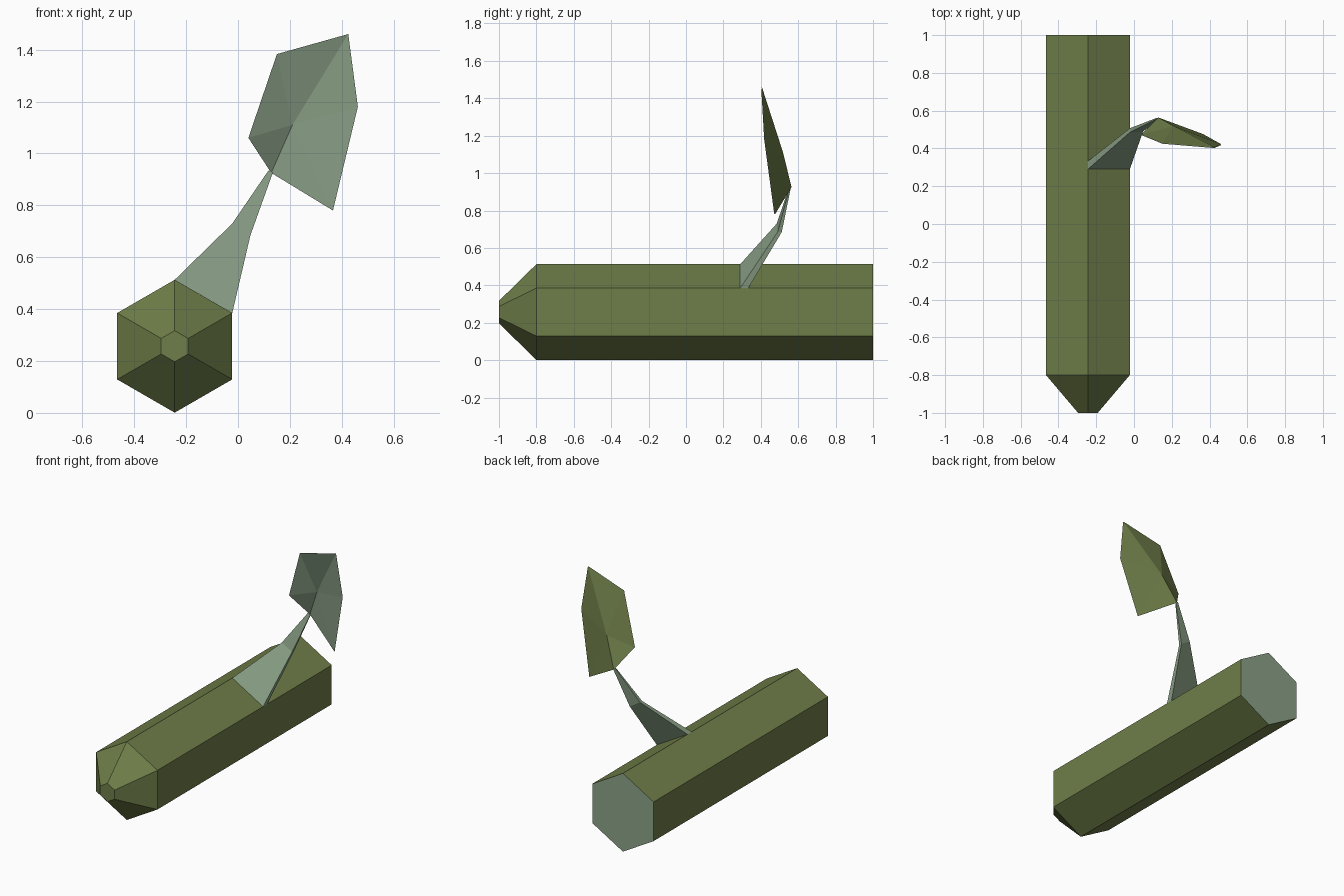
import bpy, bmesh, math
from mathutils import Vector

if "Cube" in bpy.data.objects:
    bpy.data.objects.remove(bpy.data.objects["Cube"])


def material(name, rgb):
    m = bpy.data.materials.new(name)
    m.diffuse_color = (*rgb, 1)
    m.use_nodes = True
    m.node_tree.nodes["Principled BSDF"].inputs["Base Color"].default_value = m.diffuse_color
    return m


BARK = material("moss green", (0.156, 0.205, 0.065))
PALE = material("pale sage", (0.262, 0.361, 0.246))


def finish(bm, name):
    mesh = bpy.data.meshes.new(name)
    bm.to_mesh(mesh)
    bm.free()
    mesh.materials.append(BARK)
    mesh.materials.append(PALE)
    obj = bpy.data.objects.new(name, mesh)
    bpy.context.collection.objects.link(obj)
    return obj


def loft(name, rings):
    """Skin a list of equal-length rings and cap both ends."""
    bm = bmesh.new()
    vs = [[bm.verts.new(p) for p in ring] for ring in rings]
    n = len(vs[0])
    for a, b in zip(vs, vs[1:]):
        for i in range(n):
            j = (i + 1) % n
            bm.faces.new((a[i], a[j], b[j], b[i]))
    bm.faces.new(vs[0][::-1])
    bm.faces.new(vs[-1])
    bmesh.ops.recalc_face_normals(bm, faces=bm.faces)
    return bm


# Stalk: hexagonal bar with a tapered front and a pale cut end at the back
def hexagon(y, r):
    return [(-0.244 + r * math.sin(i * math.pi / 3), y,
             0.257 + r * math.cos(i * math.pi / 3)) for i in range(6)]


bm = loft("stalk", [hexagon(-1, 0.06), hexagon(-0.8, 0.256), hexagon(1, 0.256)])
for f in bm.faces:
    f.material_index = 1 if f.normal.y > 0.9 else 0
finish(bm, "stalk")


# Stem: thin flat strip growing from the upper right side, bending and narrowing
def strip(left, right, depth):
    d = Vector((0, depth, 0))
    l, r = Vector(left), Vector(right)
    return [l, r, r + d, l + d]


bm = loft("leaf_stem", [
    strip((-0.244, 0.29, 0.513), (-0.022, 0.29, 0.385), 0.043),
    strip((-0.022, 0.485, 0.73), (0.048, 0.49, 0.685), 0.022),
    strip((0.118, 0.555, 0.935), (0.134, 0.555, 0.925), 0.006)])
for f in bm.faces:
    f.material_index = 1
finish(bm, "leaf_stem")

# Leaf: sheet folded along its midrib, pale in front and green behind
base, mid, tip = (0.128, 0.56, 0.925), (0.21, 0.515, 1.11), (0.425, 0.402, 1.46)
outline = [base, (0.366, 0.472, 0.78), (0.462, 0.418, 1.18), tip,
           (0.15, 0.425, 1.383), (0.04, 0.47, 1.06)]
bm = bmesh.new()
for shift, index in ((0, 1), (0.004, 0)):
    rim = [bm.verts.new((x, y + shift, z)) for x, y, z in outline]
    hub = bm.verts.new((mid[0], mid[1] + shift, mid[2]))
    for i in range(6):
        tri = (rim[i], rim[(i + 1) % 6], hub)
        f = bm.faces.new(tri if index else tri[::-1])
        f.material_index = index
finish(bm, "leaf")
